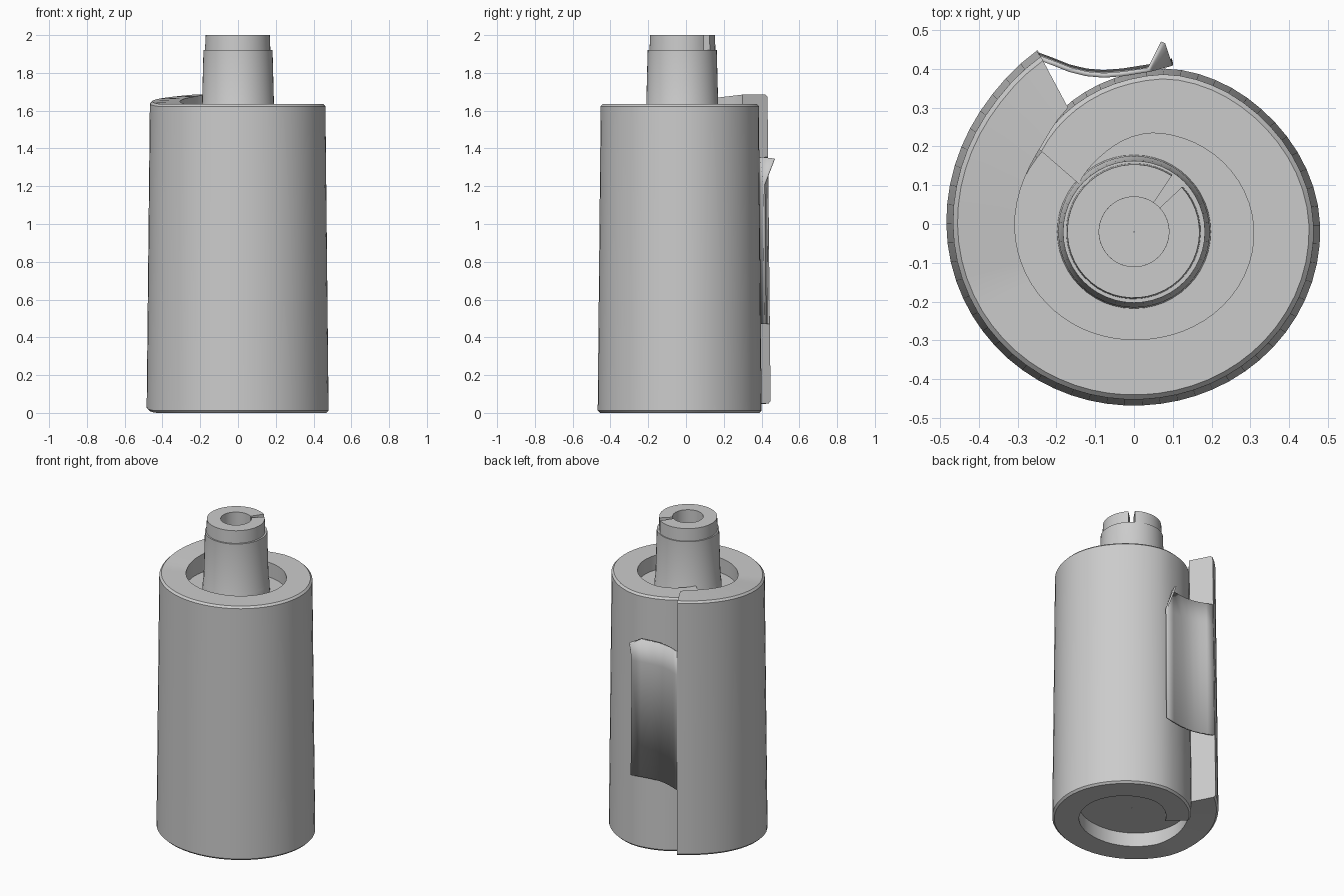
import bpy, bmesh
from math import radians, cos, sin

if "Cube" in bpy.data.objects:
    bpy.data.objects.remove(bpy.data.objects["Cube"])

CY = -0.02          # y of the roll axis
HEIGHT = 1.635      # height of the rolled sheet


def taper(z):
    return 1 - 0.035 * z / HEIGHT


def lookup(table, a):
    """Smooth (Catmull-Rom) interpolation of (angle, value) pairs."""
    n = len(table)
    i = 0
    while i < n - 2 and a > table[i + 1][0]:
        i += 1
    (a1, v1), (a2, v2) = table[i], table[i + 1]
    a0, v0 = table[max(i - 1, 0)]
    a3, v3 = table[min(i + 2, n - 1)]
    h = a2 - a1
    t = min(max((a - a1) / h, 0), 1)
    m1, m2 = (v2 - v0) / (a2 - a0) * h, (v3 - v1) / (a3 - a1) * h
    return ((2*t**3 - 3*t**2 + 1) * v1 + (t**3 - 2*t**2 + t) * m1
            + (3*t**2 - 2*t**3) * v2 + (t**3 - t**2) * m2)


def finish(name, bm, angle=30):
    bmesh.ops.recalc_face_normals(bm, faces=bm.faces)
    me = bpy.data.meshes.new(name)
    bm.to_mesh(me)
    bm.free()
    ob = bpy.data.objects.new(name, me)
    bpy.context.collection.objects.link(ob)
    bpy.ops.object.select_all(action='DESELECT')
    ob.select_set(True)
    bpy.context.view_layer.objects.active = ob
    bpy.ops.object.shade_smooth_by_angle(angle=radians(angle))
    return ob


def sweep(name, a0, a1, steps, section, full=False):
    """Turn a closed (r, z) section about the axis; section may vary with angle."""
    bm = bmesh.new()
    rings = []
    for i in range(steps if full else steps + 1):
        a = a0 + (a1 - a0) * i / steps
        c, s = cos(radians(a)), sin(radians(a))
        rings.append([bm.verts.new((r * c, CY + r * s, z)) for r, z in section(a)])
    for i in range(steps):
        p, q = rings[i], rings[(i + 1) % len(rings)]
        for j in range(len(p)):
            k = (j + 1) % len(p)
            bm.faces.new((p[j], p[k], q[k], q[j]))
    if not full:
        bm.faces.new(rings[0])
        bm.faces.new(rings[-1])
    return finish(name, bm)


# Rolled sheet: a thick spiral with its outer end lifted slightly
OUTER = [(118, .53), (140, .505), (180, .483), (270, .448), (360, .48), (405, .455),
         (436, .432), (450, .41), (474, .375), (499, .34)]
INNER = [(118, .375), (139, .335), (180, .318), (270, .288), (360, .32), (435, .272),
         (450, .255), (474, .22), (499, .195)]


def sheet_section(a):
    ro, ri = lookup(OUTER, a), lookup(INNER, a)
    lift = 0.05 * max(0, (200 - a) / 82)
    t, b, zt = taper(HEIGHT), 0.012, HEIGHT + lift
    return [(ri, lift), (ro - b, lift), (ro, lift + b),
            (ro * t, zt - b), (ro * t - b, zt), (ri * t, zt)]


sweep("rolled_sheet", 118, 499, 64, sheet_section)

# Inner layers of the roll, recessed at both ends
sweep("inner_roll", 0, 360, 48,
      lambda a: [(.001, .09), (.325, .09), (.315, 1.54), (.001, 1.54)], True)

# Core post with a bore in its top
sweep("core_post", 0, 360, 48,
      lambda a: [(.001, 1.5), (.2, 1.5), (.195, 1.6), (.191, 1.61), (.183, 1.92),
                 (.09, 1.92), (.09, 1.62), (.001, 1.62)], True)


# Split collar on the core, leaving a narrow slot
def collar_section(a):
    r = .174 - .006 * (a - 56) / 347
    return [(.09, 1.915), (r + .003, 1.915), (r, 2.0), (.09, 2.0)]


sweep("split_collar", 56, 403, 46, collar_section)

# Loose tab on the back, with its upper free corner peeled outwards
path = [(-.253, .442), (-.21, .426), (-.17, .41), (-.125, .399), (-.08, .395),
        (-.03, .399), (.04, .41), (.1, .425)]
levels = [.47, 1.21, 1.355]
bm = bmesh.new()
grid = [[bm.verts.new((x * taper(z), (y - CY) * taper(z) + CY, z)) for z in levels]
        for x, y in path]
grid[-1][2].co = (.075, .468, 1.345)
for p, q in zip(grid, grid[1:]):
    for j in range(2):
        if j == 1 and q is grid[-1]:
            bm.faces.new((p[1], q[1], p[2]))
            bm.faces.new((q[1], q[2], p[2]))
        else:
            bm.faces.new((p[j], q[j], q[j + 1], p[j + 1]))
tab = finish("loose_tab", bm)
mod = tab.modifiers.new("thickness", 'SOLIDIFY')
mod.thickness = 0.012
mod.offset = 0
